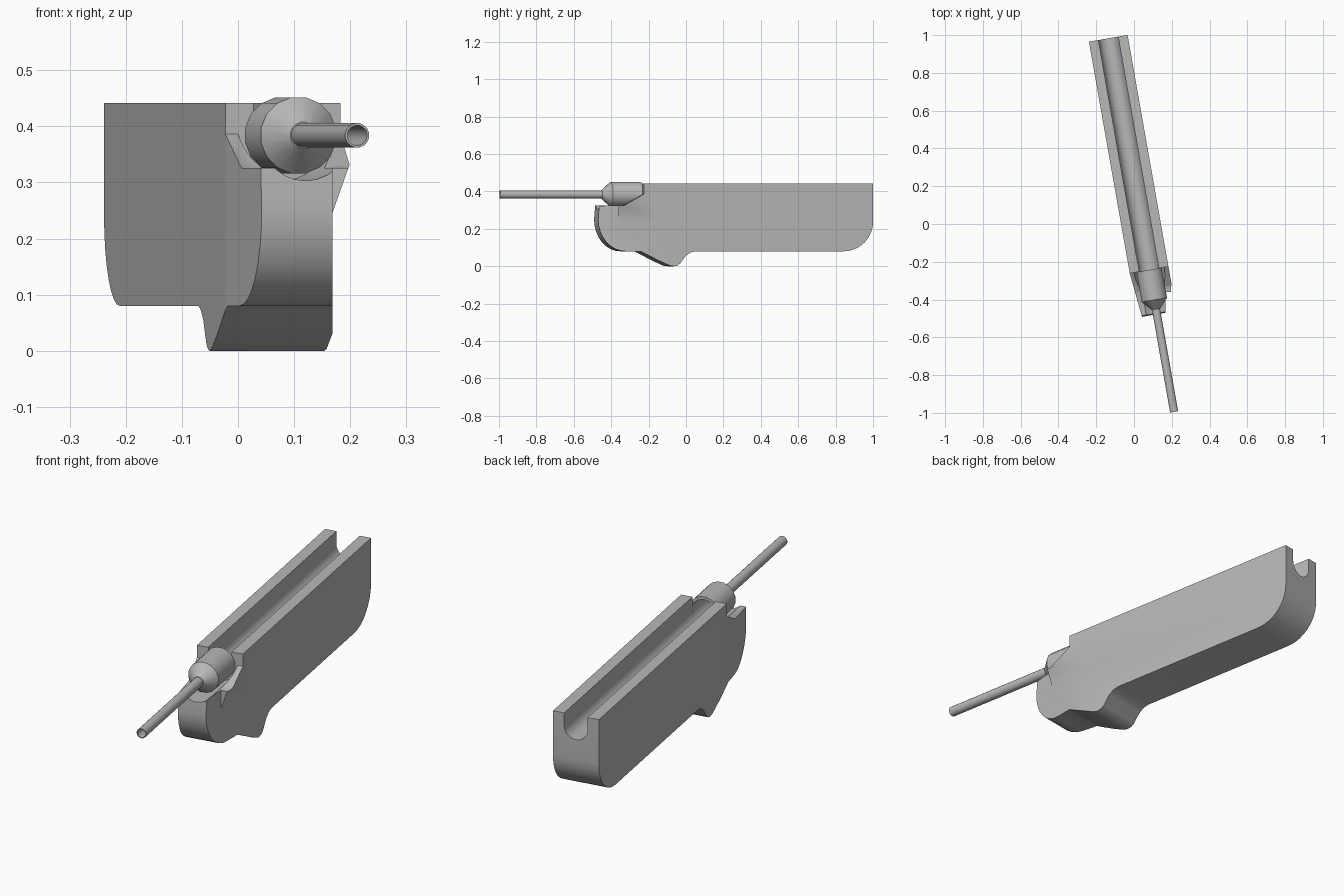
import bpy, bmesh
from math import cos, sin, pi, radians
from mathutils import Matrix, Vector

if "Cube" in bpy.data.objects:
    bpy.data.objects.remove(bpy.data.objects["Cube"], do_unlink=True)

# The whole assembly is swung ten degrees about the vertical
PLACE = Matrix.Translation((0.037, 0, 0)) @ Matrix.Rotation(radians(10), 4, "Z")
AXIS_Z = 0.384
HALF = 0.104
STEP = -0.247      # where the tall part of the body ends

grey = bpy.data.materials.new("plain grey")
grey.use_nodes = True
grey.diffuse_color = (0.48, 0.48, 0.48, 1)
grey.node_tree.nodes["Principled BSDF"].inputs["Base Color"].default_value = (0.48, 0.48, 0.48, 1)


def finish(name, bm, matrix=PLACE):
    bmesh.ops.recalc_face_normals(bm, faces=bm.faces[:])
    bm.transform(matrix)
    mesh = bpy.data.meshes.new(name)
    bm.to_mesh(mesh)
    bm.free()
    mesh.materials.append(grey)
    obj = bpy.data.objects.new(name, mesh)
    bpy.context.collection.objects.link(obj)
    return obj


def prism(points, direction):
    """Extrude a closed outline along a direction."""
    bm = bmesh.new()
    face = bm.faces.new([bm.verts.new(p) for p in points])
    new = bmesh.ops.extrude_face_region(bm, geom=[face])["geom"]
    verts = [v for v in new if isinstance(v, bmesh.types.BMVert)]
    bmesh.ops.translate(bm, verts=verts, vec=direction)
    return bm


def lathe(name, profile, sides=16):
    """Revolve a closed (radius, y) profile about the barrel axis."""
    bm = bmesh.new()
    rings = []
    for i in range(sides):
        a = 2 * pi * (i + 0.5) / sides
        rings.append([bm.verts.new((r * cos(a), y, AXIS_Z + r * sin(a))) for r, y in profile])
    n = len(profile)
    for i in range(sides):
        a, b = rings[i], rings[(i + 1) % sides]
        for j in range(n):
            k = (j + 1) % n
            bm.faces.new((a[j], a[k], b[k], b[j]))
    return finish(name, bm)


def smooth(obj, angle=30):
    for p in obj.data.polygons:
        p.use_smooth = True
    obj.data.set_sharp_from_angle(angle=radians(angle))


def cut(obj, cutter):
    mod = obj.modifiers.new("cut", "BOOLEAN")
    mod.operation = "DIFFERENCE"
    mod.solver = "EXACT"
    mod.object = cutter
    deps = bpy.context.evaluated_depsgraph_get()
    mesh = bpy.data.meshes.new_from_object(obj.evaluated_get(deps))
    obj.modifiers.clear()
    obj.data = mesh
    bpy.data.objects.remove(cutter, do_unlink=True)


def arc(cy, cz, ry, rz, start, end, steps=8):
    return [(cy + ry * cos(radians(start + (end - start) * i / steps)),
             cz + rz * sin(radians(start + (end - start) * i / steps)))
            for i in range(steps + 1)]


# Body side outline: top, rounded heel, lower lug, rounded nose, sloping ledge
outline = [(STEP, 0.442), (0.998, 0.442)]
outline += arc(0.838, 0.24, 0.16, 0.16, 0, -90)
outline += [(0.03, 0.08), (0.005, 0.073), (-0.02, 0.055), (-0.05, 0.015), (-0.065, 0.004),
            (-0.085, 0), (-0.105, 0.003), (-0.165, 0.03), (-0.262, 0.08)]
outline += arc(-0.34, 0.25, 0.145, 0.17, 270, 180)
outline += [(-0.479, 0.326), (-0.352, 0.326), (STEP, 0.386)]
bm = prism([(-HALF, y, z) for y, z in outline], (2 * HALF, 0, 0))

# Taper the -x wall of the nose
bmesh.ops.bisect_plane(bm, geom=bm.verts[:] + bm.edges[:] + bm.faces[:],
                       plane_co=(0, STEP, 0), plane_no=(0, 1, 0))
for v in bm.verts:
    if v.co.x < 0 and v.co.y < STEP:
        v.co.x += (STEP - v.co.y) * 0.1
body = finish("body", bm)

# Undercut below the +x shoulder, then trim in front of the shoulder
cut(body, finish("undercut", prism(
    [(x, -1, z) for x, z in ((0.168, -0.1), (0.168, 0.245), (0.2, 0.335), (0.4, 0.9), (0.4, -0.1))],
    (0, 1, 0)), Matrix()))
cut(body, finish("shoulder_trim", prism(
    [(x, -1, z) for x, z in ((0.168, -0.1), (0.168, 0.6), (0.5, 0.6), (0.5, -0.1))],
    (0, 0.64, 0)), Matrix()))

# Long U-shaped channel and the clearance under the collar
for name, r, y0, y1 in (("channel", 0.053, -0.3, 1.1), ("clearance", 0.081, -0.7, STEP)):
    u = [(r, y0, 0.6)] + [(x, y0, z) for x, z in arc(0, AXIS_Z, r, r, 0, -180, 12)] + [(-r, y0, 0.6)]
    cut(body, finish(name, prism(u, (0, y1 - y0, 0))))
smooth(body)

# Hollow collar with a conical front, and the thin tube
collar = lathe("collar", [(0.069, STEP), (0.069, -0.408), (0.024, -0.458), (0.017, -0.458),
                          (0.017, -0.44), (0.056, -0.395), (0.056, STEP)])
tube = lathe("tube", [(0.022, -0.44), (0.022, -1.01), (0.018, -1.01), (0.018, -0.44)])
for part in (collar, tube):
    smooth(part)
